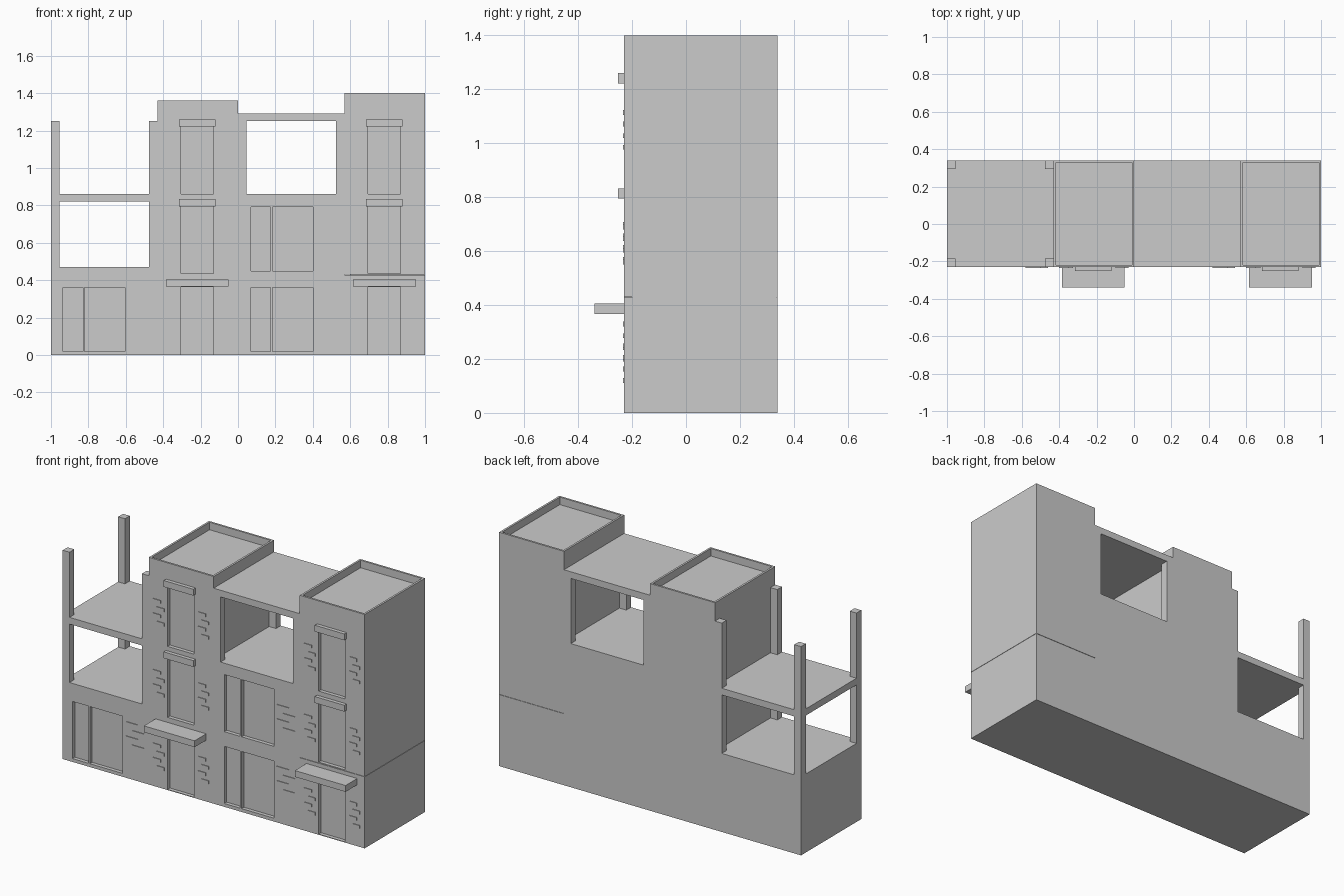
import bpy, bmesh

cube = bpy.data.objects.get("Cube")
if cube:
    bpy.data.objects.remove(cube, do_unlink=True)

FRONT, BACK = -0.23, 0.34
POST, RECESS, RIM = 0.045, 0.022, 0.012

grey = bpy.data.materials.new("plain_grey")
grey.use_nodes = True
GREY = (0.6, 0.6, 0.6, 1)
grey.diffuse_color = GREY
grey.node_tree.nodes["Principled BSDF"].inputs["Base Color"].default_value = GREY


def finish(name, bm):
    bmesh.ops.recalc_face_normals(bm, faces=bm.faces[:])
    mesh = bpy.data.meshes.new(name)
    bm.to_mesh(mesh)
    bm.free()
    mesh.materials.append(grey)
    obj = bpy.data.objects.new(name, mesh)
    bpy.context.collection.objects.link(obj)
    return obj


def boxes(name, specs):
    """One object from boxes given as (x0, x1, y0, y1, z0, z1)."""
    bm = bmesh.new()
    for x0, x1, y0, y1, z0, z1 in specs:
        verts = bmesh.ops.create_cube(bm, size=1)["verts"]
        bmesh.ops.scale(bm, vec=(x1 - x0, y1 - y0, z1 - z0), verts=verts)
        bmesh.ops.translate(bm, vec=((x0 + x1) / 2, (y0 + y1) / 2, (z0 + z1) / 2), verts=verts)
    return finish(name, bm)


# Main walls: stepped silhouette extruded from front to back
outline = [(-1, 0), (1, 0), (1, 1.4), (0.57, 1.4), (0.57, 0.86), (0, 0.86),
           (0, 1.36), (-0.43, 1.36), (-0.43, 0.47), (-1, 0.47)]
bm = bmesh.new()
face = bm.faces.new([bm.verts.new((x, FRONT, z)) for x, z in outline])
side = bmesh.ops.extrude_face_region(bm, geom=[face])["geom"]
bmesh.ops.translate(bm, vec=(0, BACK - FRONT, 0),
                    verts=[v for v in side if isinstance(v, bmesh.types.BMVert)])
walls = finish("main_walls", bm)

# Cutters: roof wells, doors, shop windows and the tower joint
towers = [(-0.43, 0, 1.36), (0.57, 1, 1.4)]
cuts = [(x0 + RIM, x1 - RIM, FRONT + RIM, BACK - RIM, top - 0.045, top + 0.1)
        for x0, x1, top in towers]


def recess(x0, x1, z0, z1):
    cuts.append((x0, x1, FRONT - 0.1, FRONT + RECESS, z0, z1))


for x in (-0.305, 0.695):
    for z0, z1 in ((0.004, 0.365), (0.435, 0.795), (0.86, 1.225)):
        recess(x, x + 0.175, z0, z1)
for x, z in ((-0.935, 0.02), (0.07, 0.02), (0.07, 0.45)):
    recess(x, x + 0.105, z, z + 0.342)
    recess(x + 0.115, x + 0.33, z, z + 0.342)
cuts.append((0.57, 1.1, FRONT - 0.1, BACK + 0.1, 0.428, 0.43))

cutter = boxes("wall_cutter", cuts)
cutter.hide_render = True
mod = walls.modifiers.new("recesses", "BOOLEAN")
mod.operation, mod.solver, mod.object = "DIFFERENCE", "EXACT", cutter
bpy.context.view_layer.objects.active = walls
bpy.ops.object.modifier_apply(modifier=mod.name)
bpy.data.objects.remove(cutter, do_unlink=True)

# Core behind the tower joint
boxes("tower_core", [(0.6, 0.997, FRONT + 0.03, BACK - 0.003, 0.4, 0.46)])


# Corner posts and slabs of the open storeys
def posts(name, x0, x1, z0, z1):
    boxes(name, [(x, x + POST, y, y + POST, z0, z1)
                 for x in (x0, x1 - POST) for y in (FRONT, BACK - POST)])


posts("terrace_lower_posts", -1, -0.43, 0.47, 0.82)
boxes("terrace_slab", [(-1, -0.43, FRONT, BACK, 0.82, 0.86)])
posts("terrace_upper_posts", -1, -0.43, 0.86, 1.25)
posts("middle_posts", 0, 0.57, 0.86, 1.25)
boxes("middle_roof", [(0, 0.57, FRONT, BACK, 1.25, 1.29)])

# Door canopies and window lintels
for side_name, x in (("right", -0.2175), ("left", 0.7825)):
    boxes(side_name + "_canopy", [(x - 0.168, x + 0.168, -0.34, FRONT, 0.367, 0.405)])
    boxes(side_name + "_lintels", [(x - 0.098, x + 0.098, -0.252, FRONT, z, z + 0.038)
                                   for z in (0.795, 1.222)])


# Raised brick courses, alternately shifted
def bricks(x, z, length, shift):
    return [(x + shift * (i % 2), x + shift * (i % 2) + length, FRONT - 0.004, FRONT,
             z - 0.043 * i, z - 0.043 * i + 0.018) for i in range(4)]


courses = []
for tower in (-0.43, 0.57):
    for z in (0.24, 0.68, 1.105):
        courses += bricks(tower + 0.03, z, 0.05, 0.025)
        courses += bricks(tower + 0.33, z, 0.05, 0.02)
for x, z in ((-0.58, 0.32), (0.42, 0.32), (0.42, 0.69)):
    courses += bricks(x, z, 0.08, 0.04)
boxes("brick_courses", courses)
